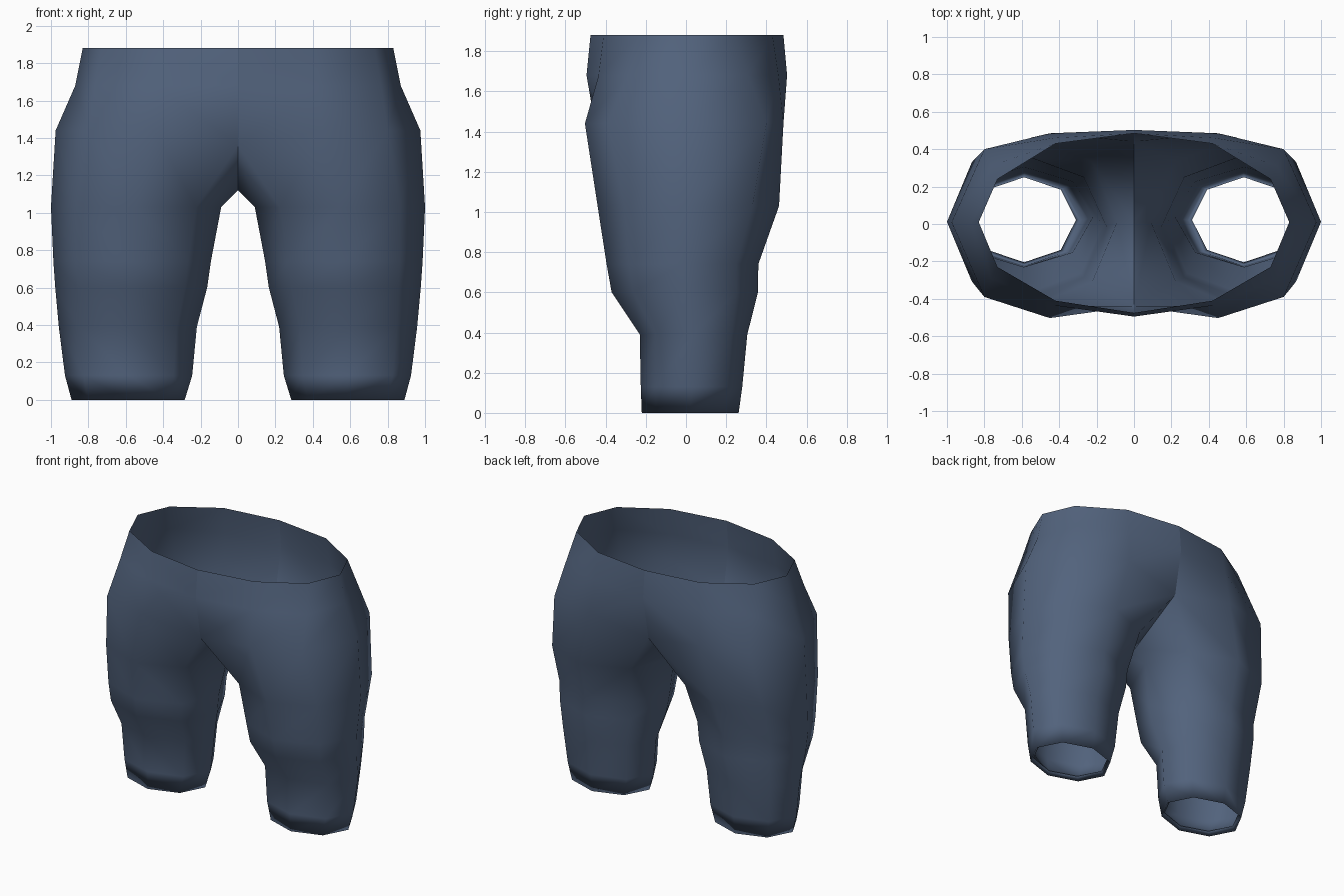
import bpy
import bmesh
from math import cos, sin, pi

old = bpy.data.objects.get("Cube")
if old:
    bpy.data.objects.remove(old, do_unlink=True)

# One denim blue for the whole garment
denim = bpy.data.materials.new("denim_blue")
denim.use_nodes = True
blue = (0.085, 0.125, 0.205, 1.0)
denim.diffuse_color = blue
shader = denim.node_tree.nodes["Principled BSDF"]
shader.inputs["Base Color"].default_value = blue
shader.inputs["Roughness"].default_value = 0.9

SIDES = 8
INNER = 4  # index of the inner-thigh point in every leg ring


def leg_ring(bm, z, x_in, x_out, y_front, y_back):
    """Eight-sided section, counter-clockwise from the outer side."""
    cx, cy = (x_in + x_out) / 2, (y_front + y_back) / 2
    rx, ry = (x_out - x_in) / 2, (y_back - y_front) / 2
    return [bm.verts.new((cx + rx * cos(i * 2 * pi / SIDES),
                          cy + ry * sin(i * 2 * pi / SIDES), z))
            for i in range(SIDES)]


def hip_ring(bm, z, outer, corner, middle, seam, seam_z):
    """Open half section; each entry holds x, front y and back y."""
    back = [(corner[0], corner[2], z), (middle[0], middle[2], z), (0, seam[1], seam_z)]
    front = [(0, seam[0], seam_z), (middle[0], middle[1], z), (corner[0], corner[1], z)]
    make = bm.verts.new
    return ([make((outer, 0.01, z))] + [make(p) for p in back]
            + [None] + [make(p) for p in front])


def bridge(bm, low, high):
    """Join two rings, leaving the gap where the inner point is absent."""
    for i in range(SIDES):
        j = (i + 1) % SIDES
        quad = (low[i], low[j], high[j], high[i])
        if None not in quad:
            bm.faces.new(quad)


bm = bmesh.new()

# Leg sections from the turned-in hem up to the thigh:
# height, inner x, outer x, front y, back y
sections = [
    (0.03, 0.31, 0.865, -0.205, 0.25),
    (0.0, 0.285, 0.89, -0.22, 0.262),
    (0.13, 0.245, 0.925, -0.225, 0.28),
    (0.39, 0.22, 0.958, -0.23, 0.305),
    (0.6, 0.165, 0.977, -0.37, 0.358),
    (0.74, 0.145, 0.987, -0.395, 0.36),
    (1.03, 0.09, 1.0, -0.44, 0.463),
]
rings = [leg_ring(bm, *s) for s in sections]

# Hip section, closed at the crotch
hip = hip_ring(bm, 1.44, 0.975, (0.8, -0.39, 0.4), (0.45, -0.503, 0.485),
               (-0.44, 0.44), 1.36)
hip[INNER] = bm.verts.new((0, 0.01, 1.12))
rings.append(hip)

# Open waist sections
waist = hip_ring(bm, 1.68, 0.87, (0.765, -0.29, 0.31), (0.43, -0.435, 0.46),
                 (-0.495, 0.503), 1.68)
rim = hip_ring(bm, 1.88, 0.83, (0.73, -0.23, 0.24), (0.42, -0.41, 0.43),
               (-0.475, 0.485), 1.88)

for low, high in zip(rings, rings[1:]):
    bridge(bm, low, high)
open_hip = [None if i == INNER else v for i, v in enumerate(hip)]
bridge(bm, open_hip, waist)
bridge(bm, waist, rim)

for face in bm.faces:
    face.smooth = True

mesh = bpy.data.meshes.new("trousers")
bm.to_mesh(mesh)
bm.free()
mesh.materials.append(denim)
trousers = bpy.data.objects.new("trousers", mesh)
bpy.context.collection.objects.link(trousers)

# The other leg, with a crisp centre seam
mirror = trousers.modifiers.new("other_leg", "MIRROR")
mirror.use_axis[0] = True
mirror.use_mirror_merge = False
